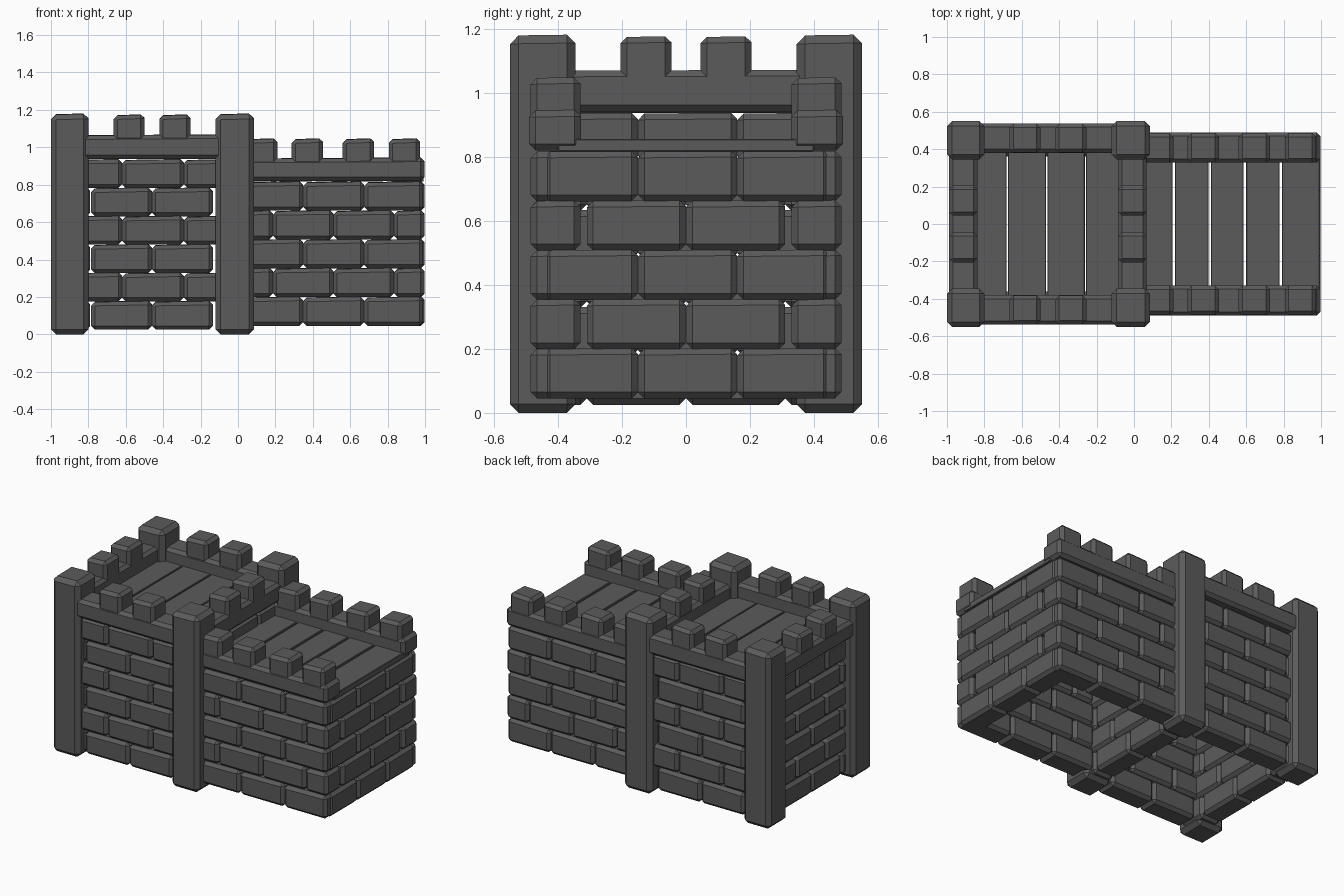
import bpy
import bmesh
from mathutils import Vector

cube = bpy.data.objects.get("Cube")
if cube:
    bpy.data.objects.remove(cube)

STONE = (0.105, 0.105, 0.105, 1)
stone = bpy.data.materials.new("dark_stone")
stone.use_nodes = True
stone.diffuse_color = STONE
bsdf = stone.node_tree.nodes["Principled BSDF"]
bsdf.inputs["Base Color"].default_value = STONE
bsdf.inputs["Roughness"].default_value = 0.9


def block(bm, x, y, z, bevel=0.02, skew=0.003):
    """Add one chamfered, slightly uneven stone; x, y, z are (min, max) ranges."""
    lo, hi = (Vector(p) for p in zip(x, y, z))
    verts = bmesh.ops.create_cube(bm, size=1)["verts"]
    for v in verts:
        sx, sy, sz = v.co
        v.co = (lo + hi) / 2 + v.co * (hi - lo)
        if sz > 0:
            v.co.z += skew * (2 * sx + sy)
    edges = {e for v in verts for e in v.link_edges}
    bmesh.ops.bevel(bm, geom=list(edges), offset=bevel, segments=1,
                    profile=0.5, affect='EDGES')


def finish(name, bm):
    mesh = bpy.data.meshes.new(name)
    bm.to_mesh(mesh)
    bm.free()
    mesh.materials.append(stone)
    bpy.context.collection.objects.link(bpy.data.objects.new(name, mesh))


def wall(name, axis, depth, base, pitch, rows, courses):
    """Stack brick rows; courses holds the joints of odd and even rows."""
    bm = bmesh.new()
    for r in range(rows):
        z = (base + r * pitch, base + (r + 1) * pitch)
        joints = courses[r % 2]
        for span in zip(joints, joints[1:]):
            if axis == 'x':
                block(bm, span, depth, z)
            else:
                block(bm, depth, span, z)
    finish(name, bm)


def stones(name, boxes, bevel=0.02, skew=0.003):
    bm = bmesh.new()
    for b in boxes:
        block(bm, *b, bevel=bevel, skew=skew)
    finish(name, bm)


SIDES = (("front", -1), ("back", 1))


def mirror_y(s, near, far):
    return tuple(sorted((s * near, s * far)))


# Tower walls
TOWER_X = ((-0.785, -0.46, -0.135), (-0.93, -0.62, -0.29, 0.035))
TOWER_Y = ((-0.50, -0.31, 0, 0.31, 0.50), (-0.46, -0.15, 0.16, 0.46))
for side, s in SIDES:
    wall(f"tower_{side}_wall", 'x', mirror_y(s, 0.36, 0.508), 0.025, 0.1515, 6, TOWER_X)
wall("tower_right_wall", 'y', (-0.94, -0.79), 0.025, 0.1515, 6, TOWER_Y)
wall("tower_middle_wall", 'y', (-0.105, 0.045), 0.025, 0.1515, 6, TOWER_Y)

# Annex walls
ANNEX_X = ((0.03, 0.348, 0.674, 0.99), (0.03, 0.187, 0.51, 0.834, 0.997))
ANNEX_Y = ((-0.445, -0.15, 0.16, 0.45), (-0.31, 0, 0.31))
for side, s in SIDES:
    wall(f"annex_{side}_wall", 'x', mirror_y(s, 0.33, 0.485), 0.045, 0.154, 5, ANNEX_X)
wall("annex_end_wall", 'y', (0.845, 0.998), 0.045, 0.154, 5, ANNEX_Y)

# Corner posts of the tower
for side, s in SIDES:
    for name, x in (("outer", (-1.0, -0.8)), ("middle", (-0.12, 0.085))):
        stones(f"{name}_{side}_post", [(x, mirror_y(s, 0.345, 0.55), (0, 1.178))],
               bevel=0.027)

# Tower beams and merlons
for side, s in SIDES:
    stones(f"tower_{side}_beam", [((-0.9, -0.02), mirror_y(s, 0.38, 0.538), (0.938, 1.066))])
    y = mirror_y(s, 0.382, 0.536)
    stones(f"tower_{side}_merlons",
           [(x, y, (1.03, 1.173)) for x in ((-0.665, -0.5), (-0.42, -0.255))])
for name, x in (("right", (-0.988, -0.838)), ("middle", (-0.085, 0.068))):
    stones(f"tower_{name}_beam", [(x, (-0.45, 0.45), (0.942, 1.068))])
    stones(f"tower_{name}_merlons",
           [(x, mirror_y(s, 0.045, 0.205), (1.03, 1.173)) for _, s in SIDES])

# Annex beams and merlons
for side, s in SIDES:
    stones(f"annex_{side}_beam", [((0.0, 0.997), mirror_y(s, 0.328, 0.49), (0.82, 0.942))])
    y = mirror_y(s, 0.33, 0.486)
    starts = (0.043, 0.287, 0.56, 0.806)
    stones(f"annex_{side}_merlons", [((x, x + 0.167), y, (0.9, 1.045)) for x in starts])

# Deck planks
stones("tower_deck",
       [(x, (-0.45, 0.45), (0.937, 0.975)) for x in
        ((-0.88, -0.682), (-0.674, -0.471), (-0.462, -0.263), (-0.257, -0.04))],
       bevel=0.003, skew=0)
stones("annex_deck",
       [(x, (-0.4, 0.4), (0.817, 0.856)) for x in
        ((0.0, 0.206), (0.22, 0.398), (0.412, 0.586), (0.6, 0.778), (0.792, 0.992))],
       bevel=0.003, skew=0)
